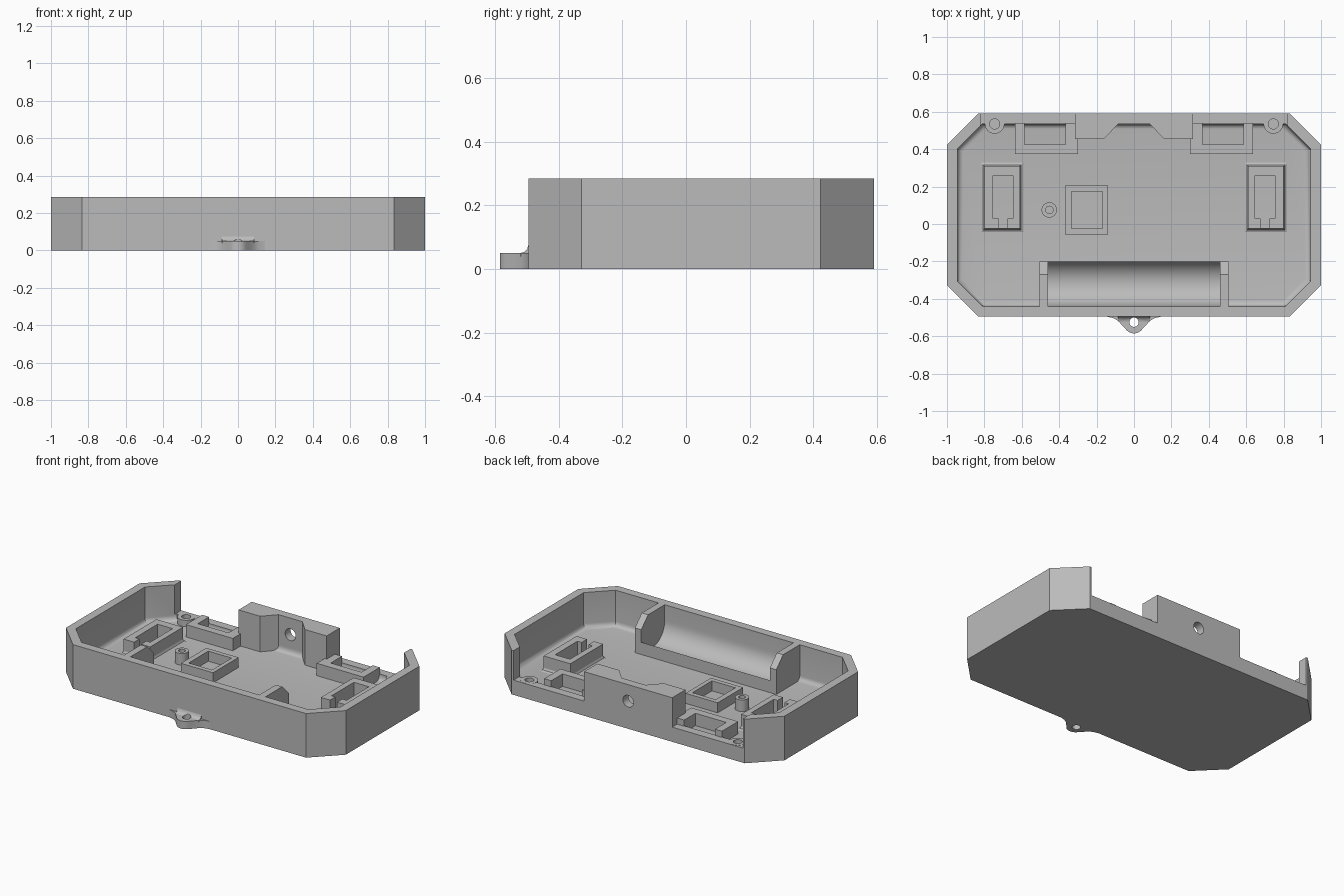
import bpy, bmesh, math

cube = bpy.data.objects.get("Cube")
if cube:
    bpy.data.objects.remove(cube, do_unlink=True)

grey = bpy.data.materials.new("light_grey_plastic")
grey.use_nodes = True
grey.diffuse_color = (0.5, 0.5, 0.5, 1)
grey.node_tree.nodes["Principled BSDF"].inputs["Base Color"].default_value = (0.5, 0.5, 0.5, 1)

FLOOR, TOP, LOW = 0.055, 0.285, 0.095


def finish(name, bm):
    bmesh.ops.recalc_face_normals(bm, faces=bm.faces)
    mesh = bpy.data.meshes.new(name)
    bm.to_mesh(mesh)
    bm.free()
    mesh.materials.append(grey)
    obj = bpy.data.objects.new(name, mesh)
    bpy.context.collection.objects.link(obj)
    return obj


def loft(name, rings, caps=True, closed=False):
    """Bridge equal-length rings of 3D points."""
    bm = bmesh.new()
    loops = [[bm.verts.new(p) for p in ring] for ring in rings]
    pairs = list(zip(loops, loops[1:]))
    if closed:
        pairs.append((loops[-1], loops[0]))
    for a, b in pairs:
        n = len(a)
        for i in range(n):
            bm.faces.new((a[i], a[(i + 1) % n], b[(i + 1) % n], b[i]))
    if caps and not closed:
        bm.faces.new(loops[0])
        bm.faces.new(loops[-1])
    return finish(name, bm)


def at_z(points, z):
    return [(x, y, z) for x, y in points]


def prism(name, points, z0, z1):
    return loft(name, [at_z(points, z0), at_z(points, z1)])


def prism_x(name, profile, x0, x1):
    return loft(name, [[(x, y, z) for y, z in profile] for x in (x0, x1)])


def tube(name, outer, inner, z0, z1):
    rings = [at_z(outer, z0), at_z(outer, z1), at_z(inner, z1), at_z(inner, z0)]
    return loft(name, rings, closed=True)


def rect(x0, x1, y0, y1):
    return [(x0, y0), (x1, y0), (x1, y1), (x0, y1)]


def circle(x, y, r, n=32):
    return [(x + r * math.cos(i * math.tau / n), y + r * math.sin(i * math.tau / n))
            for i in range(n)]


def flip(points, side):
    return [(x * side, y) for x, y in points]


def octagon(d):
    """Tray outline moved inwards by d."""
    x, y0, y1 = 1 - d, -0.495 + d, 0.59 - d
    c = 0.167 - d * (2 - math.sqrt(2))
    return [(-x + c, y0), (x - c, y0), (x, y0 + c), (x, y1 - c),
            (x - c, y1), (-x + c, y1), (-x, y1 - c), (-x, y0 + c)]


def cut(obj, cutters):
    bpy.context.view_layer.objects.active = obj
    for cutter in cutters:
        cutter.hide_render = True
        mod = obj.modifiers.new("cut", 'BOOLEAN')
        mod.operation, mod.solver, mod.object = 'DIFFERENCE', 'EXACT', cutter
        bpy.ops.object.modifier_apply(modifier=mod.name)


# Open tray with a rounded inner floor edge
R = 0.03
rings = [at_z(octagon(0), 0), at_z(octagon(0), TOP), at_z(octagon(0.055), TOP)]
for i in range(6):
    a = i * math.pi / 10
    rings.append(at_z(octagon(0.055 + R * (1 - math.cos(a))), FLOOR + R * (1 - math.sin(a))))
tray = loft("tray", rings)

# Central rear block with a splayed recess
half = [(0.08, 0.54), (0.16, 0.455), (0.315, 0.455), (0.315, 0.59)]
block = prism("rear_block", half + flip(half[::-1], -1), 0.03, TOP)

# Cutters for the rear openings, screw holes and cable hole
notches = [prism("notch_cutter", rect(*sorted((s * 0.315, s * 0.82)), 0.5, 0.7), LOW, 0.4)
           for s in (-1, 1)]
screws = [prism("screw_cutter", circle(s * 0.745, 0.535, 0.027), FLOOR, 0.2) for s in (-1, 1)]
port = loft("port_cutter", [[(x, y, z + 0.178) for x, z in circle(0, 0, 0.038)]
                            for y in (0.4, 0.7)])
cut(tray, notches + [port] + screws)
cut(block, [port])

for s, side in ((1, "left"), (-1, "right")):
    # Rear screw boss
    boss = prism(side + "_screw_boss", circle(s * 0.745, 0.535, 0.052), 0.03, LOW + 0.001)
    cut(boss, screws)

    # Slotted switch holder with a flared foot
    holder = [(0.675, -0.025), (0.61, -0.025), (0.61, 0.31), (0.80, 0.31), (0.80, -0.025),
              (0.725, -0.025), (0.725, 0.03), (0.755, 0.03), (0.755, 0.258),
              (0.648, 0.258), (0.648, 0.03), (0.675, 0.03)]
    prism(side + "_holder", flip(holder, s), 0.04, 0.15)
    loft(side + "_holder_foot",
         [at_z(flip(rect(0.61 - d, 0.80 + d, -0.025 - d, 0.31 + d), s), FLOOR + h)
          for d, h in ((0.018, 0.0005), (0.006, 0.006), (0, 0.018))], caps=False)

    # Three-sided socket wall at the rear
    socket = [(0.30, 0.375), (0.635, 0.375), (0.635, 0.54), (0.585, 0.54),
              (0.585, 0.425), (0.365, 0.425), (0.365, 0.54), (0.30, 0.54)]
    prism(side + "_socket", flip(socket, s), 0.04, 0.135)

    # End plate of the front cradle
    plate = [(-0.46, 0.03), (-0.2, 0.03), (-0.2, 0.215), (-0.27, TOP), (-0.46, TOP)]
    prism_x(side + "_cradle_end", plate, s * 0.46, s * 0.505)

# Square frame and small post on the floor
tube("square_frame", rect(-0.37, -0.14, -0.055, 0.205),
     rect(-0.335, -0.168, -0.025, 0.175), 0.04, 0.12)
tube("small_post", circle(-0.453, 0.075, 0.041), circle(-0.453, 0.075, 0.02), 0.04, 0.13)

# Round cradle trough
start, end = math.radians(180), math.radians(337)
arc = []
for i in range(25):
    a = start + (end - start) * i / 24
    arc.append((-0.315 + 0.125 * math.cos(a), 0.183 + 0.125 * math.sin(a)))
prism_x("cradle", [(-0.46, 0.03), (-0.46, 0.183)] + arc + [(-0.2, arc[-1][1]), (-0.2, 0.03)],
        -0.46, 0.46)

# Lanyard lug on the front
side_curve = [(0.15, -0.494), (0.11, -0.503), (0.085, -0.518), (0.065, -0.54)]
tip = [(0.055 * math.cos(a), -0.53 - 0.055 * math.sin(a))
       for a in [math.radians(35 + 110 * i / 10) for i in range(11)]]
outline = side_curve + tip + flip(side_curve[::-1], -1)
lug = prism("lanyard_lug", outline + [(-0.15, -0.48), (0.15, -0.48)], 0, 0.05)
lug_hole = prism("lug_cutter", circle(0, -0.525, 0.025), -0.1, 0.2)
cut(lug, [lug_hole])
fillet = [(-0.48, 0.04), (-0.52, 0.04), (-0.52, 0.05), (-0.507, 0.054),
          (-0.499, 0.062), (-0.495, 0.076), (-0.48, 0.076)]
root = prism_x("lug_root", fillet, -0.085, 0.085)
cut(root, [lug_hole])

for helper in notches + screws + [port, lug_hole]:
    bpy.data.objects.remove(helper, do_unlink=True)

# Smooth the curved surfaces, keeping edges crisp
bpy.ops.object.select_all(action='DESELECT')
for obj in bpy.context.collection.objects:
    if obj.type == 'MESH' and grey.name in obj.data.materials:
        obj.select_set(True)
        bpy.context.view_layer.objects.active = obj
bpy.ops.object.shade_smooth_by_angle(angle=math.radians(30))
